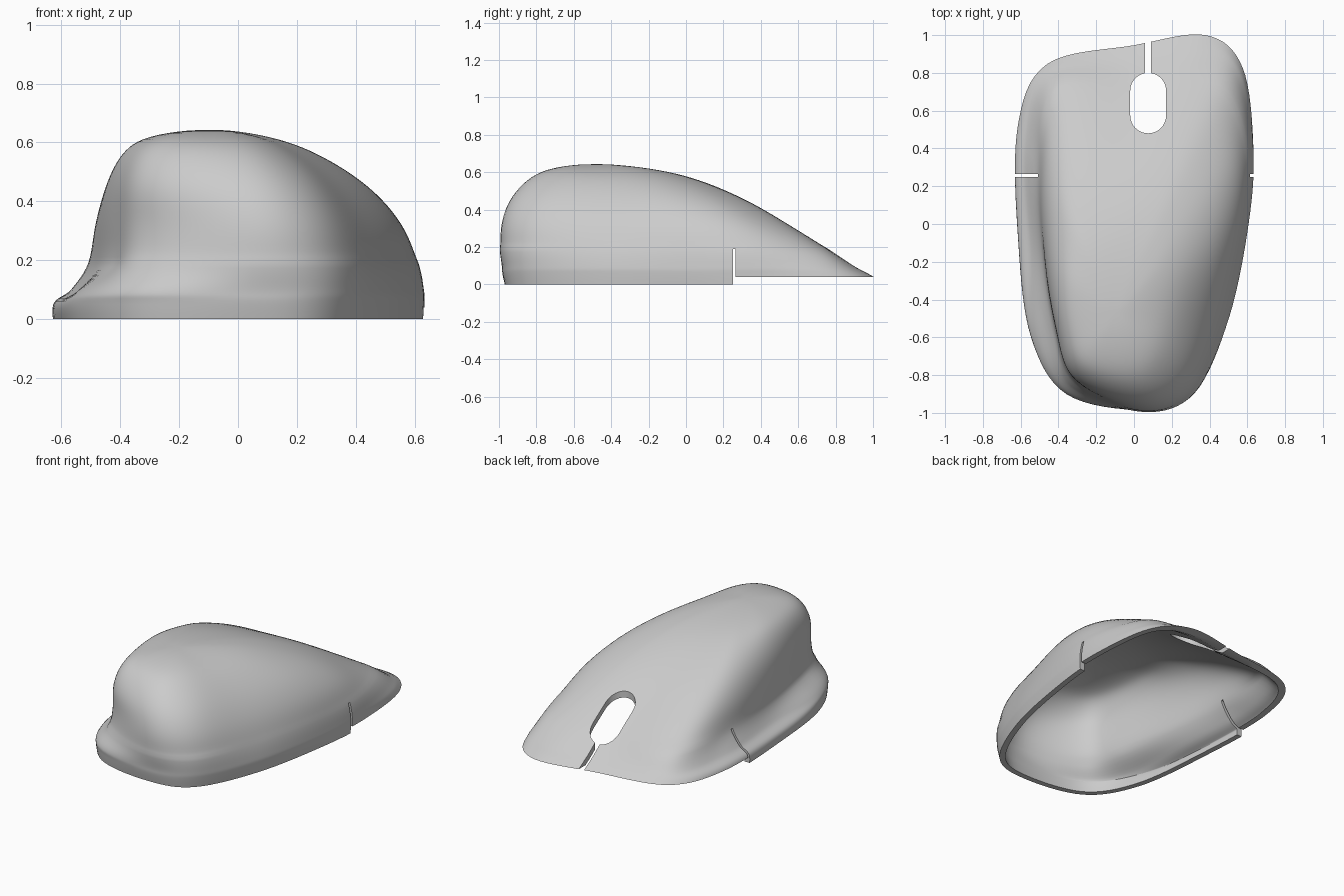
import bpy, bmesh, math
from mathutils import Vector

if "Cube" in bpy.data.objects:
    bpy.data.objects.remove(bpy.data.objects["Cube"], do_unlink=True)

APEX, TOP = Vector((-0.1, -0.5)), 0.646
HEIGHTS = [-0.06, 0.05, 0.1, 0.19, 0.32, 0.45, 0.56, 0.62]
WALL = 0.035

# Guides around the rim: plan position, then percent of the way to the apex at each height
GUIDES = {
    "rear":        ((0.05, -1.0),   (9, 4, 3, 1, 1, 10, 30, 56)),
    "rear_left":   ((0.33, -0.9),   (7, 3, 2, 2, 6, 19, 41, 64)),
    "left_back":   ((0.5, -0.5),    (2, 0, 0, 3, 11, 26, 47, 70)),
    "left_mid":    ((0.605, 0.0),   (2, 0, 0, 2, 8, 23, 47, 71)),
    "left_fore":   ((0.632, 0.4),   (0, 0, 0.5, 3.5, 12, 29, 52, 73)),
    "nose_left":   ((0.575, 0.83),  (-4, 0.5, 3.5, 10.5, 25, 41, 60, 78)),
    "nose_tip":    ((0.38, 0.998),  (-11, 1, 7, 16, 30, 45, 62.5, 79.5)),
    "nose_mid":    ((0.0, 0.945),   (-11, 1, 6.5, 15, 28.5, 43.5, 61, 79)),
    "nose_right":  ((-0.46, 0.845), (-6, 0.5, 4, 10.5, 25, 42, 61, 78)),
    "thumb_fore":  ((-0.615, 0.5),  (-1, 0, 10, 21, 26, 37, 54, 73)),
    "thumb_mid":   ((-0.61, -0.1),  (3, 0, 14, 26, 27, 31, 42, 60)),
    "thumb_back":  ((-0.545, -0.6), (3, 0, 5, 28, 30, 31, 39, 58)),
    "rear_right":  ((-0.36, -0.905), (6, 2, 2, 13, 18, 18, 30, 52)),
}


def spline(a, b, c, d, s):
    """Smooth curve from b to c."""
    return b + (c - a) * (s / 2) + (a - b * 2.5 + c * 2 - d / 2) * s ** 2 \
        + ((b - c) * 3 + d - a) * (s ** 3 / 2)


def rib(base, insets, steps=6):
    """Points from the rim up to just below the apex."""
    base = Vector(base)
    ctrl = [base.lerp(APEX, t / 100).to_3d() + Vector((0, 0, z))
            for t, z in zip(insets, HEIGHTS)]
    apex = Vector((*APEX, TOP))
    mirrored = Vector((*(APEX * 2 - ctrl[-1].xy), ctrl[-1].z))
    ctrl = [ctrl[0] * 2 - ctrl[1]] + ctrl + [apex, mirrored]
    return [spline(*ctrl[i:i + 4], k / steps)
            for i in range(len(ctrl) - 3) for k in range(steps)]


def new_object(name, bm):
    mesh = bpy.data.meshes.new(name)
    bmesh.ops.recalc_face_normals(bm, faces=bm.faces)
    bm.to_mesh(mesh)
    bm.free()
    ob = bpy.data.objects.new(name, mesh)
    bpy.context.collection.objects.link(ob)
    return ob


def prism(name, outline, low, high):
    """Upright cutter with the given plan outline."""
    bm = bmesh.new()
    face = bm.faces.new([bm.verts.new((x, y, low)) for x, y in outline])
    grown = bmesh.ops.extrude_face_region(bm, geom=[face])["geom"]
    bmesh.ops.translate(bm, vec=(0, 0, high - low),
                        verts=[v for v in grown if isinstance(v, bmesh.types.BMVert)])
    ob = new_object(name, bm)
    ob.hide_render = True
    return ob


def box(name, x0, x1, y0, y1, low, high):
    return prism(name, [(x0, y0), (x1, y0), (x1, y1), (x0, y1)], low, high)


def apply(ob, mod):
    bpy.context.view_layer.objects.active = ob
    bpy.ops.object.modifier_apply(modifier=mod.name)


# Outer skin: rings lofted through the guides, closed at the apex
ribs = [rib(*g) for g in GUIDES.values()]
n, around = len(ribs), 8
bm = bmesh.new()
rings = []
for level in range(len(ribs[0])):
    pts = [r[level] for r in ribs]
    rings.append([bm.verts.new(spline(*(pts[(i + o) % n] for o in (-1, 0, 1, 2)), k / around))
                  for i in range(n) for k in range(around)])
count = n * around
for low, high in zip(rings, rings[1:]):
    for i in range(count):
        j = (i + 1) % count
        bm.faces.new((low[i], low[j], high[j], high[i]))
tip = bm.verts.new((*APEX, TOP))
for i in range(count):
    bm.faces.new((rings[-1][i], rings[-1][(i + 1) % count], tip))

# Even out the skin, leaving the rim and the edges of the nose alone
inner = [v for v in bm.verts if v.co.z > 0.2]
for _ in range(12):
    bmesh.ops.smooth_vert(bm, verts=inner, factor=0.5,
                          use_axis_x=True, use_axis_y=True, use_axis_z=True)
shell = new_object("mouse_shell", bm)

# Wall thickness
solid = shell.modifiers.new("wall", "SOLIDIFY")
solid.thickness, solid.offset = WALL, -1
apply(shell, solid)

# Cutters: flat base, raised nose edge, side slots, wheel opening and front slit
radius, wheel_x = 0.095, 0.075
wheel = []
for y, start in ((0.705, 0), (0.575, math.pi)):
    wheel += [(wheel_x + radius * math.cos(start + math.pi * k / 16),
               y + radius * math.sin(start + math.pi * k / 16)) for k in range(17)]
cutters = [
    box("base_cutter", -2, 2, -2, 2, -1, 0),
    box("nose_cutter", -2, 2, 0.25, 2, -0.5, 0.04),
    box("slot_cutter", -2, 2, 0.25, 0.265, -0.4, 0.19),
    prism("wheel_cutter", wheel, -0.3, 1),
    box("slit_cutter", 0.057, 0.09, 0.7, 2, -0.35, 0.9),
]
for cutter in cutters:
    cut = shell.modifiers.new("cut", "BOOLEAN")
    cut.operation, cut.solver, cut.object = "DIFFERENCE", "EXACT", cutter
    cut.use_self = True
    apply(shell, cut)
    bpy.data.objects.remove(cutter, do_unlink=True)

# Grey plastic
grey = bpy.data.materials.new("grey_plastic")
grey.use_nodes = True
colour = (0.6, 0.6, 0.6, 1)
grey.diffuse_color = colour
grey.node_tree.nodes["Principled BSDF"].inputs["Base Color"].default_value = colour
shell.data.materials.clear()
shell.data.materials.append(grey)

bpy.ops.object.select_all(action="DESELECT")
shell.select_set(True)
bpy.context.view_layer.objects.active = shell
bpy.ops.object.shade_smooth_by_angle(angle=math.radians(35))
